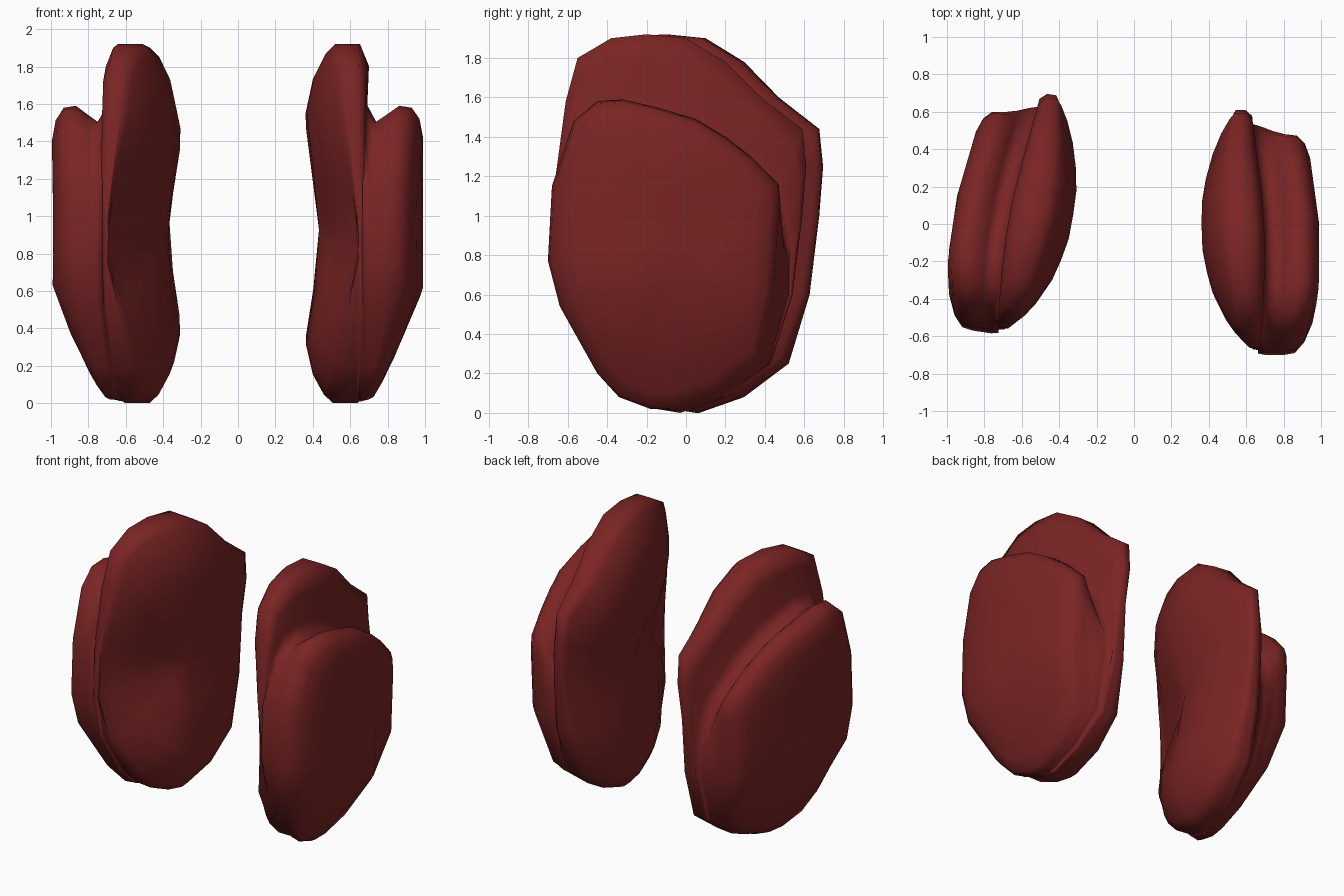
import bpy, bmesh, math
from mathutils import Matrix, Vector

if "Cube" in bpy.data.objects:
    bpy.data.objects.remove(bpy.data.objects["Cube"])

mat = bpy.data.materials.new("dark red")
mat.diffuse_color = (0.2, 0.018, 0.018, 1)
mat.use_nodes = True
mat.node_tree.nodes["Principled BSDF"].inputs["Base Color"].default_value = mat.diffuse_color

# Side profiles (y, z), matching point for point, starting at the bottom
INNER = [(-.03, 0), (.2, .08), (.43, .25), (.54, .6), (.59, 1), (.61, 1.25), (.59, 1.44),
         (.38, 1.6), (.2, 1.78), (0, 1.9), (-.2, 1.92), (-.38, 1.9), (-.55, 1.8), (-.61, 1.58),
         (-.66, 1.18), (-.67, .8), (-.61, .5), (-.43, .2), (-.3, .08), (-.15, .02)]
GROOVE = [(-.03, .01), (.18, .08), (.42, .25), (.52, .6), (.52, .77), (.48, .87), (.42, 1.0),
          (.3, 1.16), (.18, 1.27), (.03, 1.37), (-.15, 1.45), (-.3, 1.5), (-.43, 1.5), (-.56, 1.43),
          (-.68, 1.15), (-.70, .78), (-.63, .53), (-.44, .2), (-.32, .08), (-.16, .02)]
OUTER = [(-.06, .02), (.14, .08), (.38, .25), (.45, .6), (.47, .9), (.48, 1.05), (.47, 1.16),
         (.33, 1.3), (.2, 1.4), (.05, 1.49), (-.15, 1.55), (-.32, 1.59), (-.45, 1.58), (-.57, 1.48),
         (-.68, 1.15), (-.7, .77), (-.64, .54), (-.45, .2), (-.34, .08), (-.18, .02)]
CENTRE = (-.03, .9)


def mix(a, b, t):
    return [(p[0] + (q[0] - p[0]) * t, p[1] + (q[1] - p[1]) * t) for p, q in zip(a, b)]


def clamp(v):
    return max(0, min(1, v))


# Sections across the thickness: x, profile, scale
SECTIONS = [(.37, INNER, .3), (.36, INNER, .65), (.40, INNER, .83), (.46, INNER, .95),
            (.51, INNER, 1), (.58, INNER, 1.0), (.65, INNER, 1), (.70, mix(INNER, GROOVE, .25), 1),
            (.69, mix(INNER, GROOVE, .75), 1), (.745, GROOVE, 1), (.80, mix(GROOVE, OUTER, .45), 1),
            (.865, OUTER, 1), (.93, OUTER, .985), (.97, OUTER, .9), (.99, OUTER, .75),
            (.99, OUTER, .4)]


def warp(x, y, z):
    """Bow the crest, round the ends in plan, dish the inner face, tuck the base."""
    px = x - .2 * (y + .15) ** 2 * max(0, 1 - abs(x - .68) / .3)
    if px < .71:
        w = 1 - .4 * clamp((-.1 - y) / .55) ** 1.3 - .3 * clamp((y - .1) / .5) ** 1.5
        px = .71 + (px - .71) * w
        dish = .06 + .09 * clamp((.1 - y) / .5)
        px += dish * math.exp(-((z - .9) / .32) ** 2) * clamp((.62 - x) / .2)
    else:
        w = 1 - .3 * clamp((-.3 - y) / .4) ** 1.5 - .22 * clamp(y / .45)
        px = .71 + (px - .71) * w
    if px > .62:
        px = .62 + (px - .62) * min(1, .3 + z * 1.15)
    return px, y, z


def lobe(name, matrix):
    bm = bmesh.new()
    n = len(INNER)
    rings = [[bm.verts.new(warp(x, CENTRE[0] + (y - CENTRE[0]) * s, CENTRE[1] + (z - CENTRE[1]) * s))
              for y, z in prof] for x, prof, s in SECTIONS]
    for a, b in zip(rings, rings[1:]):
        for i in range(n):
            j = (i + 1) % n
            bm.faces.new((a[i], a[j], b[j], b[i]))
    # close both flat sides
    for ring in (rings[0], rings[-1]):
        c = bm.verts.new(sum((v.co for v in ring), Vector()) / n)
        for i in range(n):
            bm.faces.new((c, ring[i], ring[(i + 1) % n]))
    bm.transform(matrix)
    bmesh.ops.recalc_face_normals(bm, faces=bm.faces)
    for f in bm.faces:
        f.smooth = True
    me = bpy.data.meshes.new(name)
    bm.to_mesh(me)
    bm.free()
    me.materials.append(mat)
    bpy.context.collection.objects.link(bpy.data.objects.new(name, me))


# Right lobe as drawn; left lobe mirrored and turned a little
lobe("right_lobe", Matrix.Identity(4))
lobe("left_lobe", Matrix.Translation((-.645, .065, 0)) @ Matrix.Rotation(math.radians(-8.5), 4, 'Z')
     @ Matrix.Translation((.68, .04, 0)) @ Matrix.Diagonal((-1, 1, 1, 1)))
